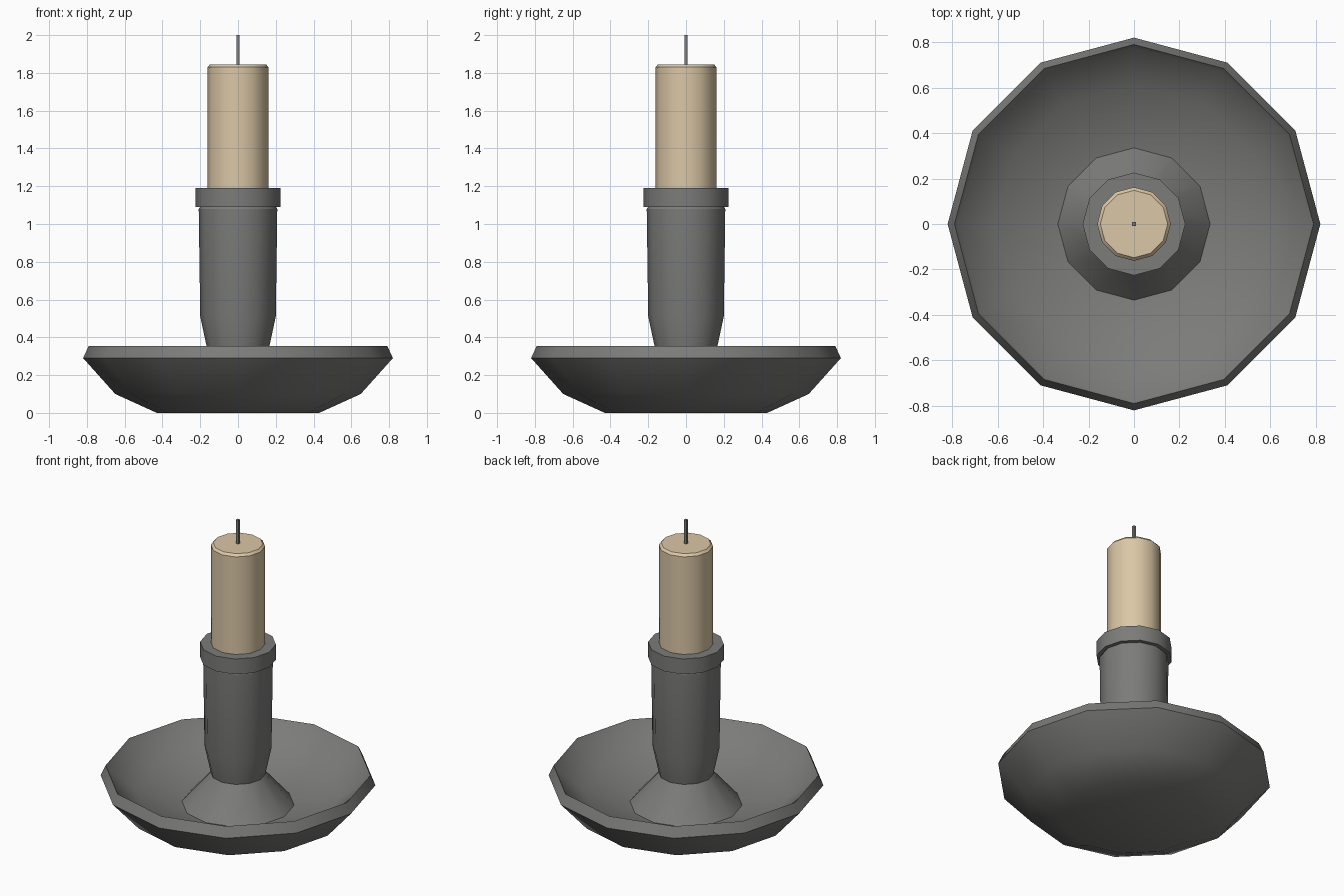
import bpy, bmesh, math

if "Cube" in bpy.data.objects:
    bpy.data.objects.remove(bpy.data.objects["Cube"])

def material(name, rgb):
    m = bpy.data.materials.new(name)
    m.diffuse_color = (*rgb, 1)
    m.use_nodes = True
    m.node_tree.nodes["Principled BSDF"].inputs["Base Color"].default_value = m.diffuse_color
    return m

iron = material("dark_grey_metal", (0.20, 0.20, 0.195))
wax = material("cream_wax", (0.71, 0.57, 0.38))

def lathe(name, profile, mat, sides=12, turn=0.0, smooth=35):
    """Spin (radius, height) points about z; radius 0 closes to a point."""
    bm = bmesh.new()
    rings = []
    for r, z in profile:
        if r == 0:
            rings.append([bm.verts.new((0, 0, z))] * sides)
        else:
            rings.append([bm.verts.new((r * math.cos(turn + math.tau * i / sides),
                                        r * math.sin(turn + math.tau * i / sides), z))
                          for i in range(sides)])
    for a, b in zip(rings, rings[1:]):
        for i in range(sides):
            j = (i + 1) % sides
            loop = list(dict.fromkeys((a[i], a[j], b[j], b[i])))
            bm.faces.new(loop)
    bmesh.ops.recalc_face_normals(bm, faces=bm.faces)
    me = bpy.data.meshes.new(name)
    bm.to_mesh(me)
    bm.free()
    me.materials.append(mat)
    ob = bpy.data.objects.new(name, me)
    bpy.context.collection.objects.link(ob)
    bpy.ops.object.select_all(action='DESELECT')
    ob.select_set(True)
    bpy.context.view_layer.objects.active = ob
    bpy.ops.object.shade_smooth_by_angle(angle=math.radians(smooth))
    return ob

# Drip dish with raised cone in the middle
lathe("dish", [(0, 0), (0.43, 0), (0.65, 0.10), (0.82, 0.29), (0.79, 0.355),
               (0.775, 0.335), (0.61, 0.20), (0.335, 0.14),
               (0.165, 0.335), (0.14, 0.37), (0, 0.37)], iron, smooth=40)

# Tapered stem
lathe("stem", [(0, 0.30), (0.155, 0.30), (0.20, 0.51), (0.208, 1.08),
               (0.195, 1.10), (0, 1.10)], iron, smooth=30)

# Collar ring around the candle
lathe("collar", [(0.15, 1.09), (0.226, 1.09), (0.226, 1.19), (0.15, 1.19),
                 (0.15, 1.09)], iron)

# Candle and wick
lathe("candle", [(0, 1.10), (0.162, 1.10), (0.162, 1.83), (0.148, 1.845),
                 (0, 1.845)], wax)
lathe("wick", [(0, 1.83), (0.013, 1.83), (0.013, 2.0), (0, 2.0)], iron,
      sides=4, turn=math.pi / 4)
